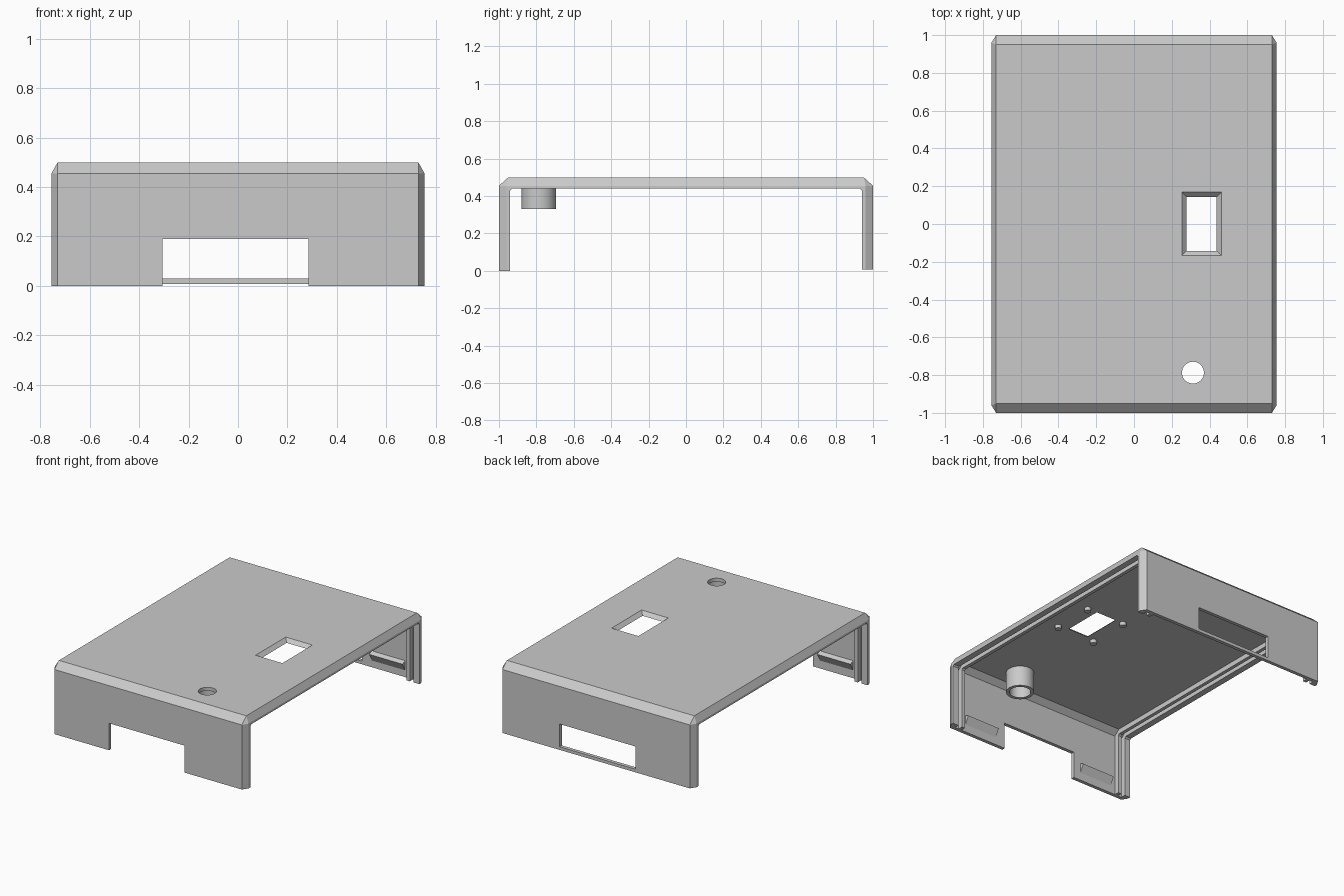
import bpy
import bmesh
import math
from mathutils import Matrix

cube = bpy.data.objects.get("Cube")
if cube:
    bpy.data.objects.remove(cube, do_unlink=True)

grey = bpy.data.materials.new("matte grey")
grey.use_nodes = True
colour = (0.59, 0.59, 0.59, 1)
grey.diffuse_color = colour
grey.node_tree.nodes["Principled BSDF"].inputs["Base Color"].default_value = colour

HX, HY, TOP = 0.755, 1.0, 0.5
WALL, CEIL = 0.975, 0.475


def make(name, bm):
    bmesh.ops.recalc_face_normals(bm, faces=bm.faces)
    mesh = bpy.data.meshes.new(name)
    bm.to_mesh(mesh)
    bm.free()
    mesh.materials.append(grey)
    obj = bpy.data.objects.new(name, mesh)
    bpy.context.collection.objects.link(obj)
    return obj


def hull(name, points):
    bm = bmesh.new()
    for p in points:
        bm.verts.new(p)
    bmesh.ops.convex_hull(bm, input=bm.verts)
    bmesh.ops.dissolve_limit(bm, angle_limit=0.01, verts=bm.verts, edges=bm.edges)
    return make(name, bm)


def box(name, x, y, z):
    return hull(name, [(a, b, c) for a in x for b in y for c in z])


def prism(name, profile, x):
    """Extrude a convex (y, z) profile along x."""
    return hull(name, [(a, y, z) for a in x for y, z in profile])


def hollow(name, x, y, z, dy, dz):
    """Symmetrical tunnel with chamfered upper corners."""
    side = [(y, -1), (y, z - dz), (y - dy, z)]
    return prism(name, side + [(-a, b) for a, b in side], x)


def cylinder(name, x, y, radius, z):
    bm = bmesh.new()
    bmesh.ops.create_cone(
        bm, cap_ends=True, segments=40, radius1=radius, radius2=radius, depth=z[1] - z[0],
        matrix=Matrix.Translation((x, y, (z[0] + z[1]) / 2)))
    return make(name, bm)


def cut(target, cutter):
    cutter.hide_render = True
    mod = target.modifiers.new("cut", "BOOLEAN")
    mod.operation, mod.solver, mod.object = "DIFFERENCE", "EXACT", cutter
    bpy.context.view_layer.objects.active = target
    bpy.ops.object.modifier_apply(modifier=mod.name)
    bpy.data.objects.remove(cutter, do_unlink=True)


# Chamfered outer block
corners = []
for sx in (-1, 1):
    for sy in (-1, 1):
        corners += [(sx * 0.73, sy * 0.95, TOP)]
        for z in (0, 0.455):
            corners += [(sx * 0.73, sy * HY, z), (sx * HX, sy * 0.96, z)]
cover = hull("cover", corners)

# Thick rims at the open sides, a thin shell between, and a panel groove in each rim
cut(cover, hollow("rim_hollow", (-1, 1), 0.94, 0.44, 0.01, 0.01))
cut(cover, hollow("shell_hollow", (-0.655, 0.655), WALL, CEIL, 0.04, 0.035))
for s in (-1, 1):
    cut(cover, hollow("groove", (s * 0.68, s * 0.71), WALL, CEIL, 0.04, 0.035))

# Front notch, rear window and slightly shorter rear wall
cut(cover, box("notch", (-0.305, 0.285), (-1.1, -0.8), (-0.1, 0.19)))
cut(cover, box("window", (-0.305, 0.285), (0.8, 1.1), (0.03, 0.19)))
cut(cover, box("rear_trim", (-1, 1), (0.8, 1.1), (-0.1, 0.008)))

# Tapered display opening
cx, cy = 0.358, 0.001
cut(cover, hull("opening", [
    (cx + a * (0.08 + d), cy + b * (0.143 + d), z)
    for a in (-1, 1) for b in (-1, 1) for d, z in ((-0.01, CEIL - 0.01), (0.034, TOP + 0.01))]))

# Round button hole with a hanging collar
bx, by = 0.312, -0.787
cut(cover, cylinder("button_bore", bx, by, 0.058, (0.3, 0.6)))
collar = cylinder("button_collar", bx, by, 0.092, (0.33, CEIL + 0.003))
cut(collar, cylinder("collar_bore", bx, by, 0.07, (0.2, 0.6)))
parts = [cover, collar]

# Four small posts around the opening
for a in (-1, 1):
    for b in (-1, 1):
        parts.append(cylinder("screw_post", cx + 0.008 + a * 0.15, cy - 0.006 + b * 0.15,
                              0.022, (0.45, CEIL + 0.003)))

# Wedge-shaped snap ridges inside both walls
for sx in (-1, 1):
    for sy in (-1, 1):
        prism("snap_ridge", [(sy * 0.978, 0.05), (sy * 0.945, 0.11), (sy * 0.978, 0.125)],
              (sx * 0.36, sx * 0.62))

for obj in parts:
    bpy.ops.object.select_all(action="DESELECT")
    obj.select_set(True)
    bpy.context.view_layer.objects.active = obj
    bpy.ops.object.shade_smooth_by_angle(angle=math.radians(20))
